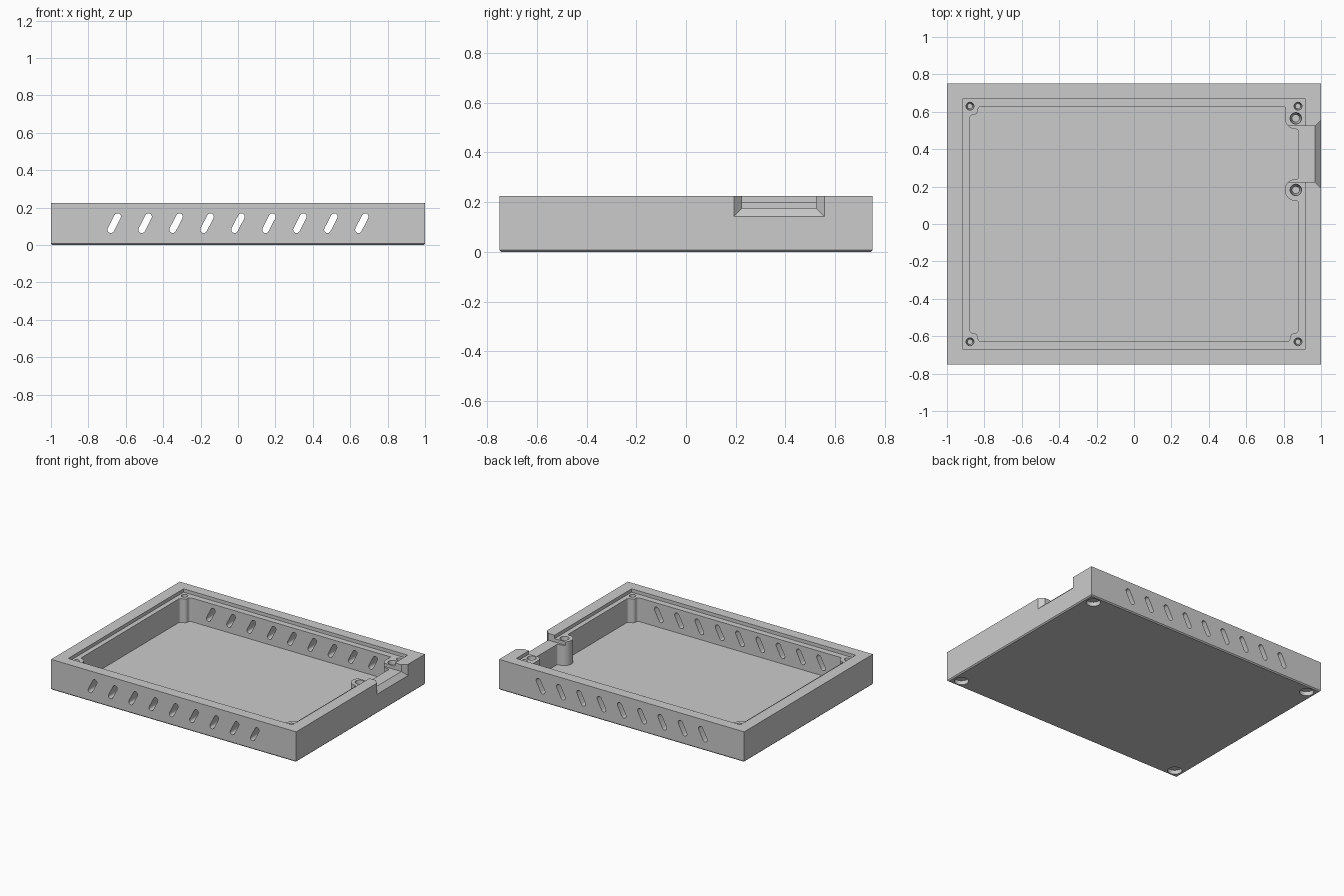
import bpy, bmesh, math
from mathutils import Vector

cube = bpy.data.objects.get("Cube")
if cube:
    bpy.data.objects.remove(cube, do_unlink=True)

HALF_X, HALF_Y, HEIGHT = 1.0, 0.75, 0.225
FLOOR, LEDGE, NOTCH_Z = 0.025, 0.2, 0.175

grey = bpy.data.materials.new("plain grey")
grey.use_nodes = True
colour = (0.6, 0.6, 0.6, 1)
grey.diffuse_color = colour
grey.node_tree.nodes["Principled BSDF"].inputs["Base Color"].default_value = colour


def make_object(name, bm):
    bmesh.ops.recalc_face_normals(bm, faces=bm.faces)
    mesh = bpy.data.meshes.new(name)
    bm.to_mesh(mesh)
    bm.free()
    mesh.materials.append(grey)
    obj = bpy.data.objects.new(name, mesh)
    bpy.context.collection.objects.link(obj)
    return obj


def loft(name, lower, upper):
    """Solid between two matching outlines of 3D points."""
    bm = bmesh.new()
    a = [bm.verts.new(p) for p in lower]
    b = [bm.verts.new(p) for p in upper]
    bm.faces.new(a)
    bm.faces.new(b)
    for i in range(len(a)):
        j = (i + 1) % len(a)
        bm.faces.new((a[i], a[j], b[j], b[i]))
    return make_object(name, bm)


def prism(name, outline, z0, z1):
    return loft(name, [(x, y, z0) for x, y in outline], [(x, y, z1) for x, y in outline])


def rect(x0, x1, y0, y1):
    return [(x0, y0), (x1, y0), (x1, y1), (x0, y1)]


def rounded(corners, steps=8):
    """Round each right-angled corner (x, y, radius) with an arc."""
    out = []
    for i, (x, y, r) in enumerate(corners):
        p = Vector((x, y))
        u = (Vector(corners[i - 1][:2]) - p).normalized()
        v = (Vector(corners[(i + 1) % len(corners)][:2]) - p).normalized()
        centre = p + (u + v) * r
        for k in range(steps + 1):
            t = k / steps * math.pi / 2
            q = centre - v * r * math.cos(t) - u * r * math.sin(t)
            out.append((q.x, q.y))
    return out


def circle(x, y, r, n=32):
    return [(x + r * math.cos(k * math.tau / n), y + r * math.sin(k * math.tau / n)) for k in range(n)]


def cut(target, cutter):
    cutter.hide_render = True
    mod = target.modifiers.new("cut", 'BOOLEAN')
    mod.operation, mod.solver, mod.object = 'DIFFERENCE', 'EXACT', cutter
    bpy.context.view_layer.objects.active = target
    bpy.ops.object.modifier_apply(modifier=mod.name)
    bpy.data.objects.remove(cutter, do_unlink=True)


# Outer block with a small chamfer round the underside
bm = bmesh.new()
bmesh.ops.create_cube(bm, size=1)
for v in bm.verts:
    v.co = (v.co.x * 2 * HALF_X, v.co.y * 2 * HALF_Y, (v.co.z + 0.5) * HEIGHT)
bottom = [e for e in bm.edges if all(v.co.z < 0.01 for v in e.verts)]
bmesh.ops.bevel(bm, geom=bottom, offset=0.008, segments=1, affect='EDGES')
tray = make_object("tray", bm)

# Shallow lid ledge
cut(tray, prism("ledge_cutter", rect(-0.915, 0.915, -0.672, 0.672), LEDGE, 0.3))

# Main cavity: stepped screw corners, plus two round bosses beside the cable notch
CX, CY, SX, SY = 0.88, 0.628, 0.835, 0.583


def stepped_corner(sx, sy):
    pts = [(sx * CX, sy * SY, 0.02), (sx * SX, sy * SY, 0.025), (sx * SX, sy * CY, 0.018)]
    return pts if sx * sy > 0 else pts[::-1]


BX, BR = 0.865, 0.058
BOSSES = (0.182, 0.565)
left, low, high = BX - BR, BOSSES[0] - BR, BOSSES[0] + BR
outline = stepped_corner(1, -1)
outline += [(CX, low, 0.014), (left, low, BR - 0.002), (left, high, BR - 0.002), (CX, high, 0.014)]
outline += [(CX, BOSSES[1] - BR, 0.014), (left, BOSSES[1] - BR, BR), (left, CY, 0.004)]
outline += stepped_corner(-1, 1) + stepped_corner(-1, -1)
# order each corner for a counter-clockwise walk
ordered = stepped_corner(1, -1)[::1] + outline[3:10]
ordered += stepped_corner(-1, 1) + stepped_corner(-1, -1)
cut(tray, prism("cavity_cutter", rounded(ordered), FLOOR, 0.3))

# Cable notch in the +x wall with a flared mouth
N0, N1, FLARE = 0.225, 0.523, 0.033
cut(tray, prism("notch_cutter", rect(0.75, 1.1, N0, N1), NOTCH_Z, 0.3))


def mouth(x, grow):
    return [(x, N0 - grow, NOTCH_Z - grow), (x, N1 + grow, NOTCH_Z - grow),
            (x, N1 + grow, 0.35), (x, N0 - grow, 0.35)]


cut(tray, loft("flare_cutter", mouth(1 - FLARE, 0), mouth(1 + FLARE, 2 * FLARE)))

# Slanted vent slots through the front and back walls
slot_r, slant, rise = 0.018, 0.018, 0.035
tilt = math.atan2(rise, slant)
for i in range(9):
    cx, cz = (i - 4) * 0.1655, 0.117
    ring = []
    for end in (1, -1):
        for k in range(9):
            a = tilt - math.pi / 2 + k * math.pi / 8 + (0 if end > 0 else math.pi)
            ring.append((cx + end * slant + slot_r * math.cos(a), cz + end * rise + slot_r * math.sin(a)))
    cut(tray, loft("slot_cutter", [(x, -0.9, z) for x, z in ring], [(x, 0.9, z) for x, z in ring]))


# Tapered screw holes in the ledge corners and bosses
def tapered_hole(x, y, r_top, r_low, depth):
    z = LEDGE
    top = [(px, py, z + 0.01) for px, py in circle(x, y, r_top)]
    low_ring = [(px, py, z - depth) for px, py in circle(x, y, r_low)]
    cut(tray, loft("hole_cutter", low_ring, top))


for sx in (-1, 1):
    for sy in (-1, 1):
        tapered_hole(sx * 0.877, sy * 0.63, 0.022, 0.014, 0.1)
        # Round foot recess under each corner
        cut(tray, prism("foot_cutter", circle(sx * 0.93, sy * 0.685, 0.048), -0.05, 0.03))
for y in BOSSES:
    tapered_hole(BX, y, 0.032, 0.02, 0.1)

# Crisp edges with smooth round parts
bpy.ops.object.select_all(action='DESELECT')
tray.select_set(True)
bpy.context.view_layer.objects.active = tray
bpy.ops.object.shade_smooth_by_angle(angle=math.radians(30))
